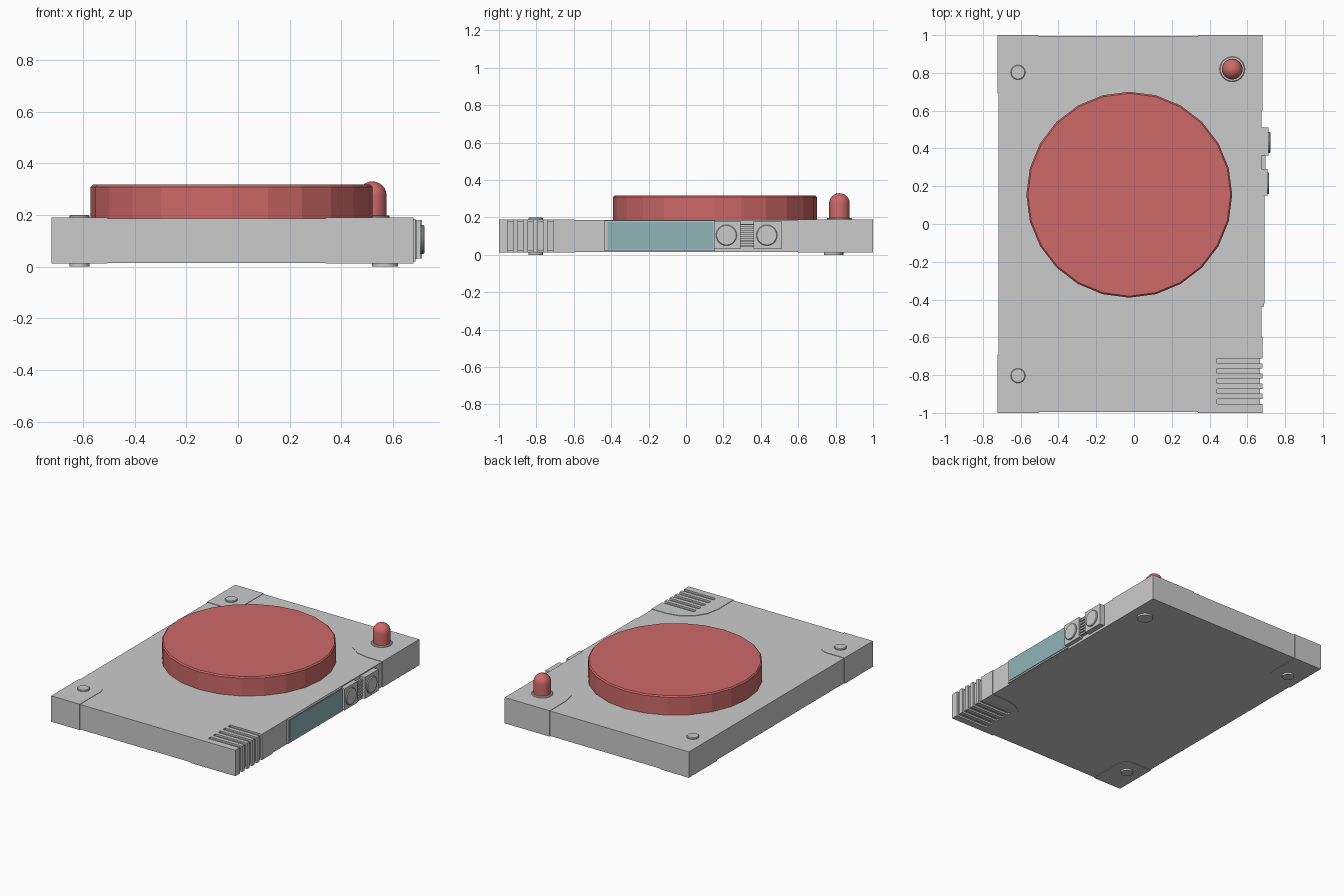
import bpy, bmesh, math
from mathutils import Matrix, Vector

if "Cube" in bpy.data.objects:
    bpy.data.objects.remove(bpy.data.objects["Cube"])


def finish(name, bm, color=None, smooth=False):
    bmesh.ops.recalc_face_normals(bm, faces=bm.faces)
    me = bpy.data.meshes.new(name)
    bm.to_mesh(me)
    bm.free()
    ob = bpy.data.objects.new(name, me)
    bpy.context.collection.objects.link(ob)
    if color:
        mat = bpy.data.materials.new(name + "_colour")
        mat.diffuse_color = (*color, 1)
        mat.use_nodes = True
        mat.node_tree.nodes["Principled BSDF"].inputs["Base Color"].default_value = mat.diffuse_color
        me.materials.append(mat)
    if smooth:
        bpy.ops.object.select_all(action='DESELECT')
        ob.select_set(True)
        bpy.context.view_layer.objects.active = ob
        bpy.ops.object.shade_smooth_by_angle(angle=math.radians(35))
    return ob


def box(name, x, y, z, color=None):
    bm = bmesh.new()
    c = [(a + b) / 2 for a, b in (x, y, z)]
    s = [b - a for a, b in (x, y, z)]
    bmesh.ops.create_cube(bm, size=1, matrix=Matrix.Translation(c) @ Matrix.Diagonal((*s, 1)))
    return finish(name, bm, color)


def prism(bm, pts, direction):
    f = bm.faces.new([bm.verts.new(p) for p in pts])
    r = bmesh.ops.extrude_face_region(bm, geom=[f])
    bmesh.ops.translate(bm, vec=direction,
                        verts=[v for v in r['geom'] if isinstance(v, bmesh.types.BMVert)])


def lathe(name, origin, profile, sides, axis='Z', color=None, smooth=True):
    """Revolve (radius, height) pairs; the profile starts and ends on the axis."""
    bm = bmesh.new()
    vs = [bm.verts.new((r, 0, h)) for r, h in profile]
    es = [bm.edges.new(p) for p in zip(vs, vs[1:])]
    bmesh.ops.spin(bm, geom=vs + es, cent=(0, 0, 0), axis=(0, 0, 1),
                   angle=2 * math.pi, steps=sides)
    bmesh.ops.remove_doubles(bm, verts=bm.verts, dist=1e-5)
    rot = Matrix.Rotation(math.pi / 2, 4, 'Y') if axis == 'X' else Matrix()
    bm.transform(Matrix.Translation(origin) @ rot)
    return finish(name, bm, color, smooth)


def button(name, origin, r, h, axis='Z', b=0.004, sides=24):
    return lathe(name, origin, [(0, 0), (r, 0), (r, h - b), (r - b, h), (0, h)], sides, axis)


RED, TEAL = (0.62, 0.14, 0.14), (0.28, 0.46, 0.49)
Z0, Z1 = 0.012, 0.19

# Main slab
body = box("body", (-0.718, 0.676), (-0.996, 0.996), (Z0 + 0.003, Z1 - 0.003))


# Corner caps with one rounded inner corner
def corner(name, outer, inner, y_in, radius, sy, segs):
    s = 1 if outer > inner else -1
    pts = [(outer, 1.0), (inner, 1.0)]
    for i in range(segs + 1):
        a = math.pi / 2 * i / segs
        pts.append((inner + s * radius * (1 - math.cos(a)),
                    y_in + radius * (1 - math.sin(a))))
    pts.append((outer, y_in))
    bm = bmesh.new()
    prism(bm, [(x, y * sy, Z0) for x, y in pts], Vector((0, 0, Z1 - Z0)))
    return finish(name, bm)


for sy, label in ((1, "back"), (-1, "front")):
    corner(label + "_left_corner", -0.722, -0.505, 0.693, 0.085, sy, 5)
    grip = corner(label + "_right_corner", 0.68, 0.338, 0.598, 0.23, sy, 4)
    button(label + "_left_screw", (-0.614, sy * 0.803, Z1 - 0.01), 0.039, 0.02)
    button(label + "_left_foot", (-0.614, sy * 0.803, 0), 0.039, 0.03, b=0)
button("back_right_foot", (0.569, 0.787, 0), 0.05, 0.03, b=0)

# Grip grooves wrapping over the front right corner
bm = bmesh.new()
d = 0.012
for i in range(5):
    y = -0.738 - i * 0.0535
    prism(bm, [(0.44, y, Z1 + 0.02), (0.44, y, Z1 - d), (0.68 - d, y, Z1 - d),
               (0.68 - d, y, Z0 + d), (0.44, y, Z0 + d), (0.44, y, Z0 - 0.02),
               (0.72, y, Z0 - 0.02), (0.72, y, Z1 + 0.02)], Vector((0, 0.026, 0)))
cutter = finish("groove_cutter", bm)
cutter.hide_render = True
cutter.hide_viewport = True
for ob in (grip, body):
    m = ob.modifiers.new("grooves", 'BOOLEAN')
    m.operation = 'DIFFERENCE'
    m.solver = 'EXACT'
    m.object = cutter

# Large round disc
R, top = 0.545, 0.317
lathe("round_disc", (-0.025, 0.155, 0),
      [(0, 0.17), (R, 0.17), (R, top - 0.008), (R - 0.008, top), (0, top)], 24, color=RED,
      smooth=False)

# Domed knob and its collar
button("knob_collar", (0.52, 0.82, 0.17), 0.067, 0.028)
r = 0.055
dome = [(r * math.cos(a), 0.275 + r * math.sin(a))
        for a in (math.pi / 2 * i / 6 for i in range(6))]
lathe("domed_knob", (0.52, 0.82, 0), [(0, 0.18), (r, 0.18)] + dome + [(0, 0.33)], 24, color=RED)

# Side window and frame
box("window_frame", (0.66, 0.687), (-0.437, 0.155), (0.02, 0.184))
box("side_window", (0.66, 0.691), (-0.42, 0.148), (0.03, 0.177), TEAL)

# Side dials on square mounts
for n, y0, y1, x1, yc in (("front", 0.15, 0.292, 0.706, 0.216), ("back", 0.362, 0.51, 0.713, 0.432)):
    box(n + "_dial_mount", (0.66, x1), (y0, y1), (0.032, 0.18))
    button(n + "_dial", (x1 - 0.01, yc, 0.105), 0.056, 0.019, 'X')

# Ribbed link between the dials
box("link_core", (0.66, 0.688), (0.28, 0.37), (0.045, 0.165))
for i in range(6):
    z = 0.047 + i * 0.0205
    box("link_rib", (0.66, 0.697), (0.28, 0.37), (z, z + 0.0125))
